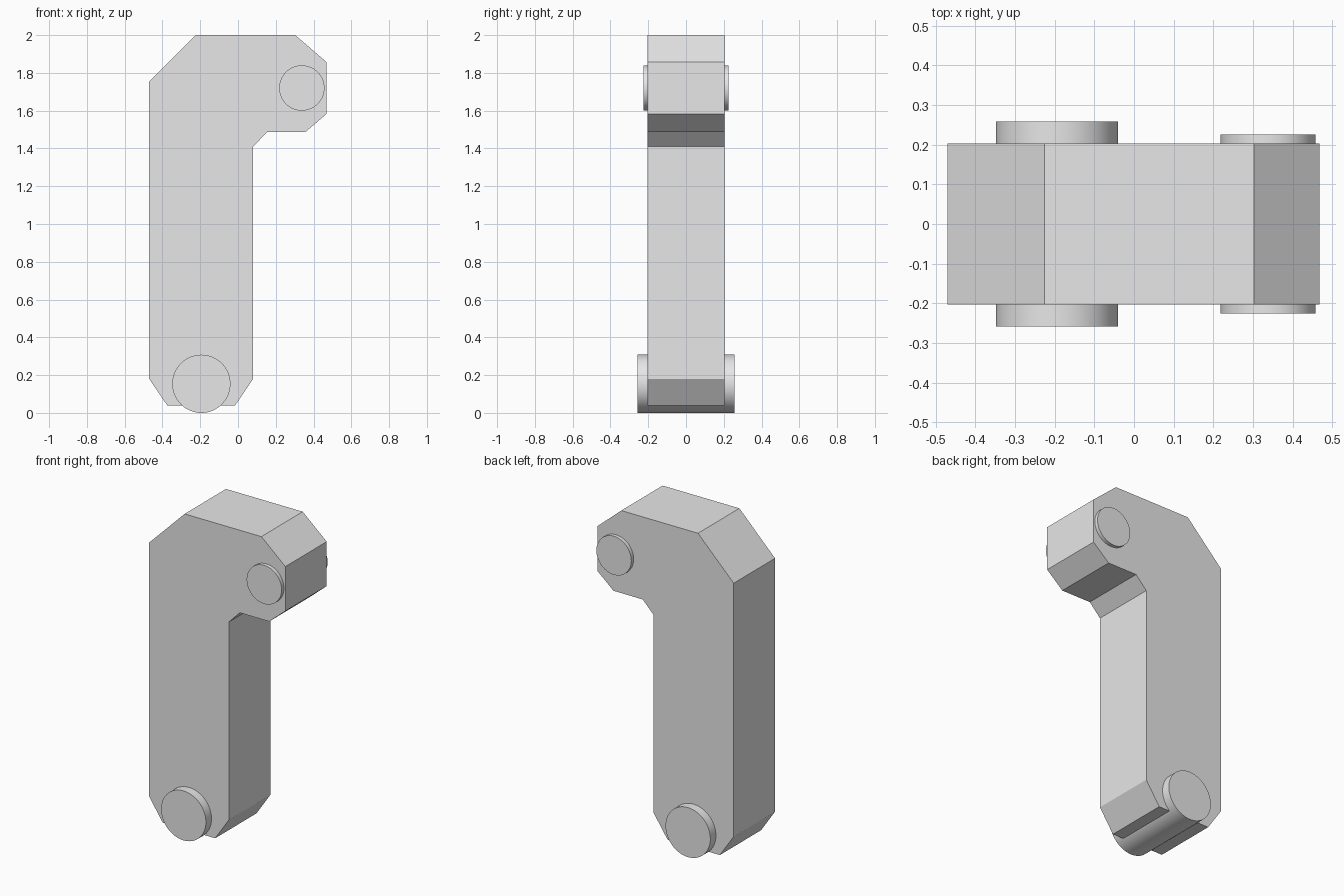
import bpy, bmesh, math

cube = bpy.data.objects.get("Cube")
if cube:
    bpy.data.objects.remove(cube, do_unlink=True)

grey = bpy.data.materials.new("light_grey")
grey.use_nodes = True
grey.diffuse_color = (0.8, 0.8, 0.8, 1)
grey.node_tree.nodes["Principled BSDF"].inputs["Base Color"].default_value = grey.diffuse_color


def extrude_profile(name, profile, half_depth):
    """Closed x-z outline extruded evenly along y."""
    mesh = bpy.data.meshes.new(name)
    bm = bmesh.new()
    face = bm.faces.new([bm.verts.new((x, -half_depth, z)) for x, z in profile])
    result = bmesh.ops.extrude_face_region(bm, geom=[face], use_keep_orig=True)
    verts = [v for v in result["geom"] if isinstance(v, bmesh.types.BMVert)]
    bmesh.ops.translate(bm, verts=verts, vec=(0, 2 * half_depth, 0))
    bmesh.ops.recalc_face_normals(bm, faces=bm.faces)
    bm.to_mesh(mesh)
    bm.free()
    obj = bpy.data.objects.new(name, mesh)
    bpy.context.collection.objects.link(obj)
    mesh.materials.append(grey)
    return obj


def pin(name, x, z, radius, half_depth):
    """Round pin passing through the arm along y."""
    bpy.ops.mesh.primitive_cylinder_add(
        vertices=64, radius=radius, depth=2 * half_depth,
        location=(x, 0, z), rotation=(math.pi / 2, 0, 0))
    obj = bpy.context.object
    obj.name = name
    obj.data.materials.append(grey)
    bpy.ops.object.shade_smooth_by_angle(angle=math.radians(30))


# Hooked arm with chamfered corners
extrude_profile("arm", [
    (-0.375, 0.04), (-0.015, 0.04), (0.08, 0.18), (0.08, 1.41),
    (0.155, 1.487), (0.357, 1.487), (0.468, 1.582), (0.468, 1.858),
    (0.303, 2.0), (-0.225, 2.0), (-0.47, 1.755), (-0.47, 0.18)], 0.203)

# Pivot pins at both ends
pin("lower_pin", -0.194, 0.154, 0.154, 0.258)
pin("upper_pin", 0.338, 1.72, 0.12, 0.226)
